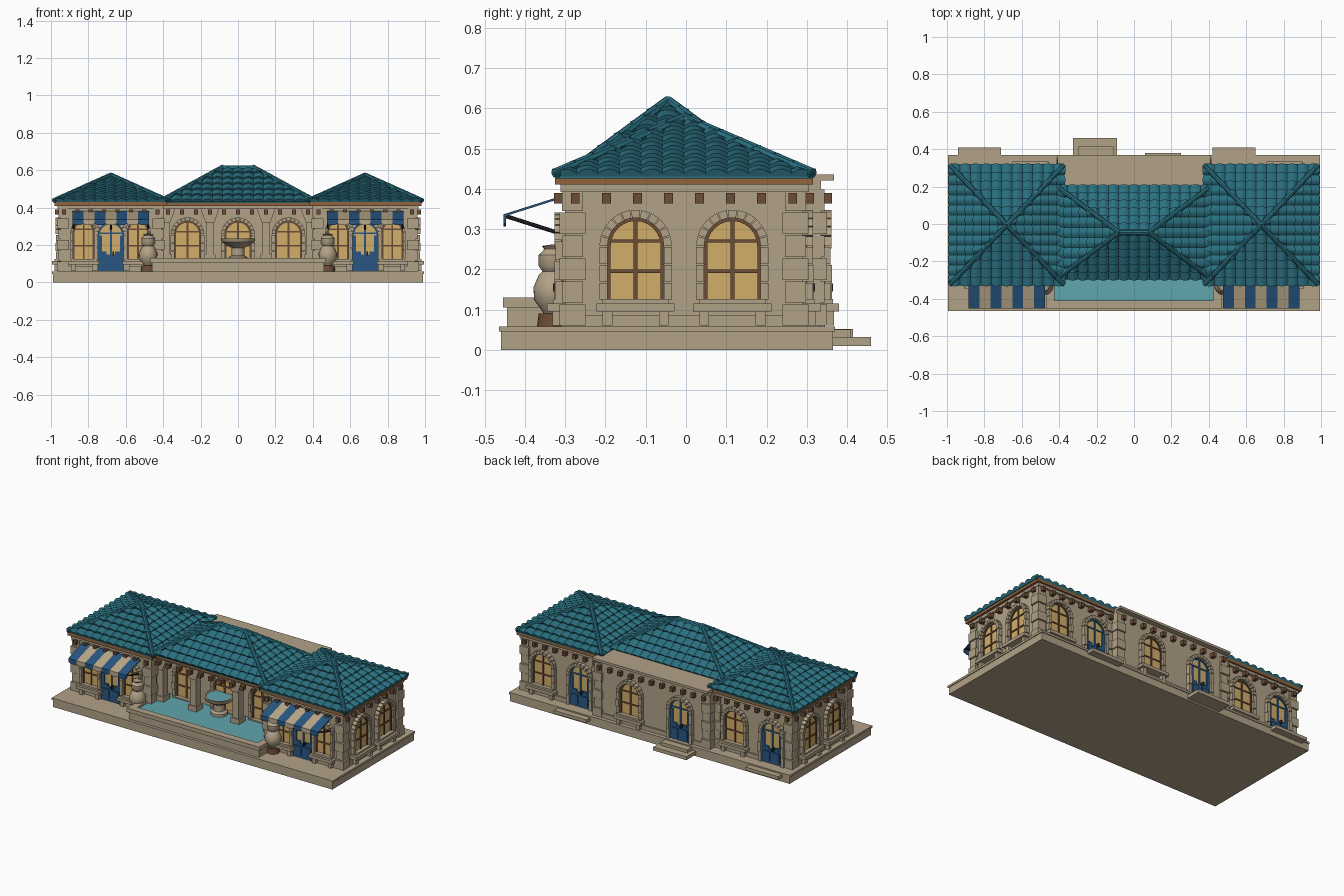
import bpy, bmesh, math
from mathutils import Vector, Matrix

cube = bpy.data.objects.get("Cube")
if cube:
    bpy.data.objects.remove(cube, do_unlink=True)


def material(name, rgb):
    col = [(c / 255 / 12.92 if c < 11 else ((c / 255 + .055) / 1.055) ** 2.4) for c in rgb] + [1]
    m = bpy.data.materials.new(name)
    m.use_nodes = True
    m.diffuse_color = col
    m.node_tree.nodes["Principled BSDF"].inputs["Base Color"].default_value = col
    return m


STONE = material("tan stone", (178, 162, 136))
ROOF = material("teal roof tile", (42, 112, 128))
GLASS = material("amber glass", (210, 174, 106))
TRIM = material("light brown wood", (146, 100, 62))
DARK = material("dark brown wood", (108, 76, 54))
BLUE = material("blue paint", (40, 86, 130))
CREAM = material("cream cloth", (186, 168, 138))
WATER = material("pool water", (96, 166, 172))
METAL = material("dark metal", (38, 42, 48))

parts = {}
ID = Matrix.Identity(4)


def part(name, mat):
    return parts.setdefault(name, (bmesh.new(), mat))[0]


def box(name, mat, xs, ys, zs, M=ID):
    dims = [b - a for a, b in (xs, ys, zs)]
    mid = Vector([(a + b) / 2 for a, b in (xs, ys, zs)])
    T = M @ Matrix.Translation(mid) @ Matrix.Diagonal((*dims, 1))
    bmesh.ops.create_cube(part(name, mat), size=1, matrix=T)


def prism(name, mat, pts, y0, y1, M=ID):
    """Extrude an x-z outline from y0 to y1."""
    bm = part(name, mat)
    near = [bm.verts.new(M @ Vector((x, y0, z))) for x, z in pts]
    far = [bm.verts.new(M @ Vector((x, y1, z))) for x, z in pts]
    faces = [bm.faces.new(near), bm.faces.new(far[::-1])]
    for i in range(len(pts)):
        j = (i + 1) % len(pts)
        faces.append(bm.faces.new((near[j], near[i], far[i], far[j])))
    bmesh.ops.recalc_face_normals(bm, faces=faces)


def tube(name, mat, a, b, r, sides=8):
    a, b = Vector(a), Vector(b)
    T = Matrix.Translation((a + b) / 2) @ (b - a).to_track_quat('Z', 'Y').to_matrix().to_4x4()
    bmesh.ops.create_cone(part(name, mat), cap_ends=True, segments=sides, radius1=r, radius2=r,
                          depth=(b - a).length, matrix=T)


def lathe(name, mat, profile, x, y, sides=20):
    bm = part(name, mat)
    vs = [bm.verts.new((x + r, y, z)) for r, z in profile]
    es = [bm.edges.new(p) for p in zip(vs, vs[1:])]
    bmesh.ops.spin(bm, geom=vs + es, cent=(x, y, 0), axis=(0, 0, 1), angle=math.tau,
                   steps=sides, use_merge=True)


def polar(r, t, zc):
    return (r * math.cos(t), zc + r * math.sin(t))


def arch_ring(name, mat, r0, r1, zc, n, gap, depth, M):
    step = math.pi / n
    for i in range(n):
        a, b = i * step + gap, (i + 1) * step - gap
        prism(name, mat, [polar(r0, a, zc), polar(r1, a, zc), polar(r1, b, zc), polar(r0, b, zc)],
              -depth, .005, M)


def facing(x, y, deg):
    return Matrix.Translation((x, y, 0)) @ Matrix.Rotation(math.radians(deg), 4, 'Z')


def arched_opening(M, w, z0, top, mat, rim=.02):
    """Glazed arch with a frame and a block surround; local -y points outward."""
    zc = top - w
    kind = "door" if mat == BLUE else "window"
    outline = [(-w, z0), (w, z0)] + [polar(w, math.pi * i / 14, zc) for i in range(15)]
    prism(kind + "_glass", GLASS, outline, -.004, .005, M)
    arch_ring(kind + "_frame", mat, w - .008, w, zc, 12, 0, .01, M)
    arch_ring("arch_stones", STONE, w, w + rim, zc, 11, .015, .026, M)
    for s in (-1, 1):
        box(kind + "_frame", mat, sorted((s * w, s * (w - .008))), (-.01, .005), (z0, zc), M)
        for k in range(3):
            h = (zc - z0) / 3
            box("jamb_stones", STONE, sorted((s * w, s * (w + rim))), (-.024 - .003 * (k % 2), .005),
                (z0 + k * h, z0 + (k + 1) * h - .003), M)
    box(kind + "_frame", mat, (-.005, .005), (-.009, 0), (z0, top), M)
    for z in (z0 + .07, zc + .012):
        box(kind + "_frame", mat, (-w, w), (-.009, 0), (z - .004, z + .004), M)


def window(M, w=.07):
    arched_opening(M, w, .125, .328, DARK, .02 if w > .065 else .014)
    box("window_sill", STONE, (-w - .027, w + .027), (-.045, 0), (.095, .115), M)
    box("window_sill", STONE, (-w - .012, w + .012), (-.03, 0), (.115, .126), M)
    for s in (-1, 1):
        box("sill_bracket", STONE, (s * w - .012, s * w + .012), (-.032, 0), (.06, .095), M)


def door(M, w=.07):
    arched_opening(M, w, .06, .32, BLUE)
    box("door_panel", BLUE, (-w, w), (-.012, .005), (.06, .15), M)
    for s in (-1, 1):
        box("door_panel", BLUE, (s * .034 - .022, s * .034 + .022), (-.018, 0), (.075, .135), M)
        box("door_stile", BLUE, (s * .035 - .013, s * .035 + .013), (-.012, 0), (.15, .165), M)
        box("door_stile", BLUE, sorted((s * w, s * (w - .02))), (-.012, 0), (.15, .25), M)
    box("door_handle", METAL, (.008, .016), (-.03, 0), (.145, .165), M)


def dentils(M, half, n):
    for i in range(n):
        x = -half + 2 * half * i / (n - 1)
        box("eave_dentils", DARK, (x - .011, x + .011), (-.028, .005), (.363, .39), M)


def quoins(x, y):
    for k in range(6):
        s = .026 if k % 2 else .032
        z = .06 + k * .057
        box("corner_quoins", STONE, (x - s, x + s), (y - s, y + s), (z, z + .053))


def tile_slope(a, b, c, d, pitch=.055, cuts=6):
    """Overlapping barrel-tile courses on the slope a-b (eave) to d-c (ridge)."""
    a, b, c, d = map(Vector, (a, b, c, d))
    bm = part("roof_tiles", ROOF)
    e = (b - a).normalized()
    up = (d - a) - e * (d - a).dot(e)
    n = e.cross(up).normalized()
    length, left, right = (b - a).length, (d - a).dot(e), (c - a).dot(e)
    rows, cols = max(3, round(up.length / .05)), round(length / pitch) * cuts

    def line(v, lift, bump):
        lo, hi = left * v, length + (right - length) * v
        pts = []
        for i in range(cols + 1):
            u = min(max(length * i / cols, lo), hi)
            barrel = abs(math.sin(math.pi * i / cuts)) * bump
            pts.append(bm.verts.new(a + e * u + up * v + n * (lift + barrel)))
        return pts

    for r in range(rows):
        v0, v1 = r / rows, (r + 1) / rows
        lines = line(v0, 0, 0), line(v0, .009, .012), line(v1, .001, .009)
        for p, q in zip(lines, lines[1:]):
            for i in range(cols):
                bm.faces.new((p[i], p[i + 1], q[i + 1], q[i]))


def hip_roof(x0, x1, y0, y1, ridge, z0, z1):
    corners = [(x0, y0, z0), (x1, y0, z0), (x1, y1, z0), (x0, y1, z0)]
    l, r = [(x, ridge[2], z1) for x in ridge[:2]]
    tops = [l, r, r, l]
    for i in range(4):
        j = (i + 1) % 4
        tile_slope(corners[i], corners[j], tops[j], tops[i])
        lift = Vector((0, 0, .008))
        tube("roof_hips", ROOF, Vector(corners[i]) + lift, Vector(tops[i]) + lift, .013)
    if l != r:
        tube("roof_hips", ROOF, l, r, .016)
    box("roof_underside", ROOF, (x0, x1), (y0, y1), (z0 - .004, z0 + .002))


# Terrace
box("terrace", STONE, (-.99, .99), (-.46, .365), (0, .045))
box("terrace_top", STONE, (-.995, .995), (-.464, .37), (.045, .058))

# Side wings
for s in (-1, 1):
    cx = s * .68
    box("wing_wall", STONE, (cx - .27, cx + .27), (-.30, .29), (.055, .42))
    box("wing_plinth", STONE, (cx - .28, cx + .28), (-.31, .30), (.055, .085))
    box("wing_cornice", STONE, (cx - .285, cx + .285), (-.312, .305), (.392, .41))
    box("wing_eave", TRIM, (cx - .3, cx + .3), (-.325, .315), (.41, .43))
    hip_roof(cx - .305, cx + .305, -.325, .315, (cx, cx, -.005), .43, .567)
    for dx in (-.255, .255):
        for y in (-.282, .272):
            quoins(cx + dx, y)
    side = facing(s * .95, -.005, 90 * s)
    dentils(side, .27, 8)
    dentils(facing(cx, -.3, 0), .25, 8)
    dentils(facing(cx, .29, 180), .25, 8)
    for y in (-.125, .115):
        window(facing(s * .95, y, 90 * s))
    door(facing(cx, -.3, 0), .068)
    for dx in (-.145, .145):
        window(facing(cx + dx, -.3, 0), .056)
    # Back openings repeat in the same order on both wings
    door(facing(cx - .14, .29, 180))
    window(facing(cx + .125, .29, 180))
    box("back_step", STONE, (cx - .26, cx - .03), (.3, .41), (.03, .05))

    # Striped awning
    stripe = .41 / 7
    for i in range(7):
        x = cx - .205 + i * stripe
        name, mat = ("awning_cream", CREAM) if i % 2 else ("awning_blue", BLUE)
        turn = Matrix.Rotation(math.pi / 2, 4, 'Z')
        prism(name, mat, [(-.452, .331), (-.31, .376), (-.31, .382), (-.452, .337)],
              -x - stripe, -x, turn)
        flap = [(x, .337), (x, .314)] + [(x + stripe * t, .306) for t in (.3, .7)]
        prism(name, mat, flap + [(x + stripe, .314), (x + stripe, .337)], -.453, -.447)
    for dx in (-.2, 0, .2):
        tube("awning_rods", METAL, (cx + dx, -.447, .332), (cx + dx, -.3, .285), .005)

    # Stacked urn beside the pool
    lathe("urn_base", DARK, [(0, .058), (.04, .058), (.036, .09), (0, .09)], s * .48, -.33)
    lathe("urn", STONE, [(.022, .088), (.03, .1), (.047, .125), (.049, .155), (.036, .185), (.026, .195),
                         (.036, .208), (.036, .235), (.022, .25), (.028, .258), (0, .262)], s * .48, -.33)

# Central hall
box("hall_wall", STONE, (-.41, .41), (-.13, .335), (.055, .425))
box("hall_plinth", STONE, (-.4, .4), (.3, .345), (.055, .085))
box("hall_flat_roof", STONE, (-.41, .41), (.1, .368), (.42, .435))
box("porch_beam", STONE, (-.4, .4), (-.26, -.13), (.392, .412))
box("porch_eave", TRIM, (-.4, .4), (-.285, -.12), (.41, .43))
hip_roof(-.41, .41, -.29, .2, (-.08, .08, -.045), .43, .61)
dentils(facing(0, -.26, 0), .375, 11)
dentils(facing(0, .335, 180), .37, 11)
for x in (-.27, 0, .27):
    window(facing(x, -.13, 0))
window(facing(.155, .335, 180))
door(facing(-.2, .335, 180))
for x in (-.385, .385):
    quoins(x, .318)
box("hall_step_low", STONE, (-.325, -.09), (.36, .46), (.01, .032))
box("hall_step_high", STONE, (-.3, -.11), (.36, .415), (.032, .052))

# Porch pillars
for x in (-.385, -.15, .15, .385):
    box("porch_pillar", STONE, (x - .022, x + .022), (-.24, -.19), (.06, .4))
    box("pillar_foot", STONE, (x - .03, x + .03), (-.248, -.182), (.06, .15))
    prism("pillar_capital", STONE, [(x - .022, .32), (x + .022, .32), (x + .032, .345),
                                    (x + .05, .395), (x - .05, .395), (x - .032, .345)], -.25, -.18)

# Pool with raised rim
for lo, hi, z0, z1 in ((.415, .46, .055, .105), (.425, .47, .105, .13)):
    d = hi - .46
    for s in (-1, 1):
        box("pool_wall", STONE, sorted((s * lo, s * hi)), (-.445 - d, -.13), (z0, z1))
    box("pool_wall", STONE, (-hi, hi), (-.445 - d, -.41), (z0, z1))
box("pool_water", WATER, (-.43, .43), (-.415, -.13), (.06, .118))

# Wall fountain
lathe("fountain", STONE, [(.05, .1), (.05, .135), (.034, .145), (.034, .185), (.06, .2), (.085, .215),
                          (.092, .236), (.08, .236), (.07, .222), (0, .22)], 0, -.19)
lathe("fountain_water", WATER, [(.08, .231), (0, .231)], 0, -.19)

# Turn every part into an object
SMOOTH = ("roof_tiles", "roof_hips", "urn", "fountain", "awning_rods")
for name, (bm, mat) in parts.items():
    if name == "roof_tiles":
        bmesh.ops.dissolve_degenerate(bm, dist=1e-5, edges=bm.edges)
    else:
        bmesh.ops.recalc_face_normals(bm, faces=bm.faces)
    mesh = bpy.data.meshes.new(name)
    bm.to_mesh(mesh)
    bm.free()
    mesh.materials.append(mat)
    ob = bpy.data.objects.new(name, mesh)
    bpy.context.collection.objects.link(ob)
    if name in SMOOTH:
        bpy.ops.object.select_all(action='DESELECT')
        ob.select_set(True)
        bpy.context.view_layer.objects.active = ob
        bpy.ops.object.shade_smooth_by_angle(angle=math.radians(40))
